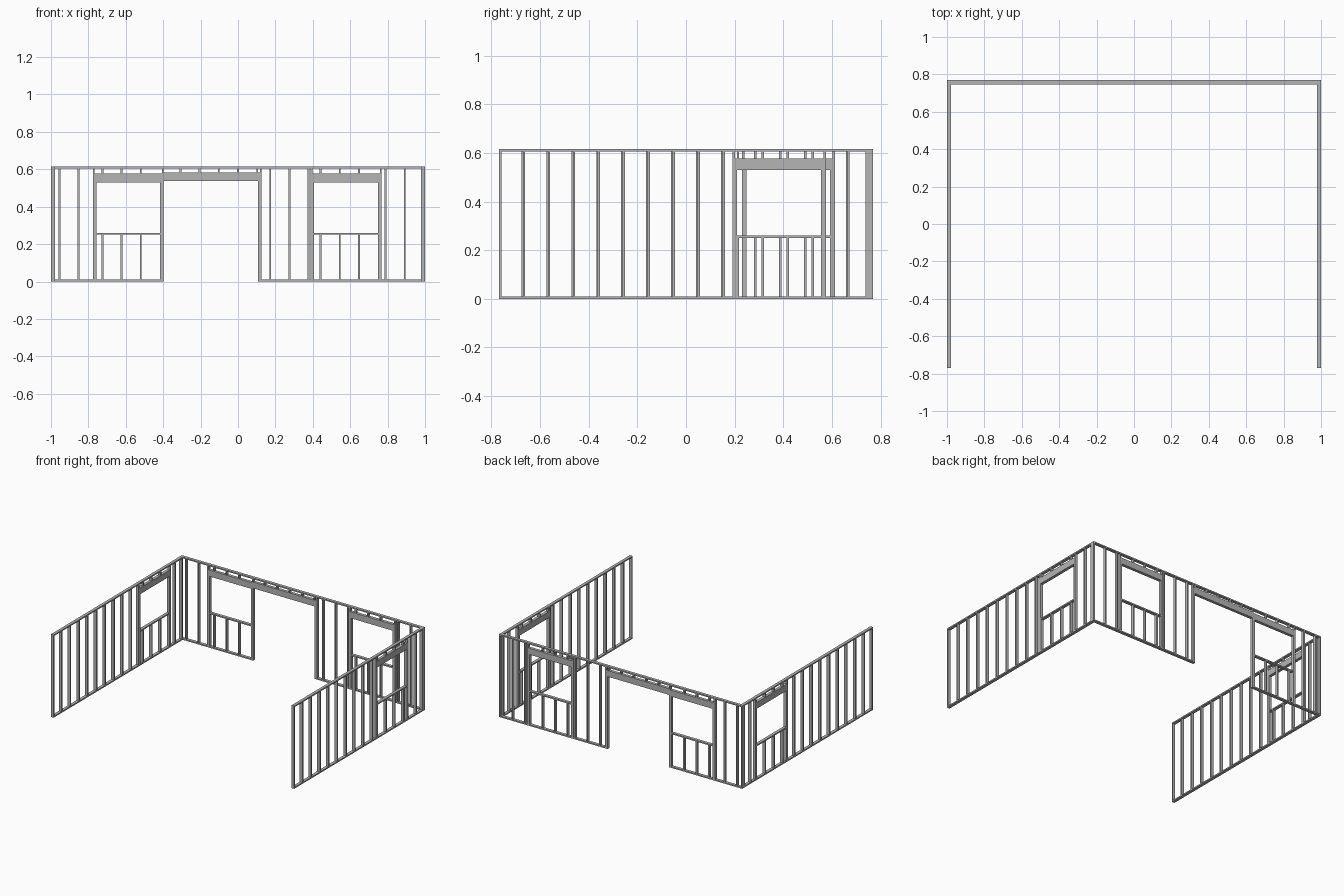
import bpy
import bmesh

# Remove the default cube
cube = bpy.data.objects.get("Cube")
if cube:
    bpy.data.objects.remove(cube, do_unlink=True)

# Board and wall dimensions
T = 0.0096        # board thickness
D = 0.0224        # board depth = wall thickness
H = 0.615         # wall height
STEP = 0.1026     # stud spacing
X, Y = 1.0, 0.769
SILL = 0.26       # top of window sills
WIN_HEAD = (0.53, 0.577)
DOOR_HEAD = (0.538, 0.584)

steel = bpy.data.materials.new("frame grey")
steel.use_nodes = True
GREY = (0.46, 0.46, 0.46, 1)
steel.diffuse_color = GREY
steel.node_tree.nodes["Principled BSDF"].inputs["Base Color"].default_value = GREY


class Wall:
    """Boards laid out along one wall; u runs along it, z is up."""

    def __init__(self, name, axis, offset, start, end):
        self.name, self.axis, self.offset = name, axis, offset
        self.start, self.end = start, end
        self.groups = {}

    def board(self, part, u0, u1, z0, z1):
        bm = self.groups.setdefault(part, bmesh.new())
        verts = bmesh.ops.create_cube(bm, size=1)["verts"]
        for v in verts:
            u = (u0 + u1) / 2 + v.co.x * (u1 - u0)
            d = self.offset + v.co.y * D
            z = (z0 + z1) / 2 + v.co.z * (z1 - z0)
            v.co = (u, d, z) if self.axis == "x" else (d, u, z)
        if self.axis == "y":
            bmesh.ops.reverse_faces(bm, faces=list({f for v in verts for f in v.link_faces}))

    def upright(self, part, u, z0=T, z1=H - T):
        self.board(part, u - T / 2, u + T / 2, z0, z1)

    def shell(self, bottoms):
        # Top plate, bottom plates and end studs
        self.board("top_plate", self.start, self.end, H - T, H)
        for a, b in bottoms:
            self.board("bottom_plate", a, b, 0, T)
        self.upright("end_studs", self.start + T / 2)
        self.upright("end_studs", self.end - T / 2)

    def studs(self, positions):
        for u in positions:
            self.upright("studs", u)

    def header(self, a, b, levels, cripples):
        self.board("headers", a, b, *levels)
        for u in cripples:
            self.upright("upper_cripples", u, levels[1], H - T)

    def window(self, a, b, cripples):
        # King studs, jack studs, header, sill and short studs
        for u, s in ((a, 1), (b, -1)):
            self.upright("king_studs", u + s * T / 2)
            self.upright("jack_studs", u + s * T * 1.5, T, WIN_HEAD[0])
        self.header(a + T, b - T, WIN_HEAD, cripples)
        self.board("window_sill", a + 2 * T, b - 2 * T, SILL - T, SILL)
        for u in cripples:
            self.upright("lower_cripples", u, T, SILL - T)

    def finish(self):
        for part, bm in self.groups.items():
            mesh = bpy.data.meshes.new(f"{self.name}_{part}")
            bm.to_mesh(mesh)
            bm.free()
            mesh.materials.append(steel)
            obj = bpy.data.objects.new(mesh.name, mesh)
            bpy.context.collection.objects.link(obj)


def row(first, count):
    return [first + STEP * i for i in range(count)]


# Back wall with two windows and a wide doorway
DOOR_L, DOOR_R = -0.398, 0.107
back = Wall("back_wall", "x", Y - D / 2, -X, X)
back.shell([(-X, DOOR_L), (DOOR_R, X)])
back.studs(row(-0.955, 2) + row(0.172, 3) + row(0.789, 2))
back.window(-0.776, DOOR_L, row(-0.725, 3))
back.window(0.388, 0.768, row(0.441, 3))
back.header(DOOR_L, DOOR_R + T, DOOR_HEAD, row(-0.308, 5))
back.upright("jack_studs", DOOR_R + T / 2, T, DOOR_HEAD[0])
back.upright("king_studs", DOOR_R + T * 1.5)
back.finish()

# Side walls, each with one window near the back
SIDE_END = Y - D
for name, side, first, win, cripples in (
    ("left_wall", 1, -0.666, (0.191, 0.575), row(0.2136, 4)),
    ("right_wall", -1, -0.672, (0.23, 0.612), row(0.2854, 3)),
):
    wall = Wall(name, "y", side * (X - D / 2), -Y, SIDE_END)
    wall.shell([(-Y, SIDE_END)])
    wall.studs(row(first, 9) + [first + STEP * 13])
    wall.window(*win, cripples)
    wall.finish()
